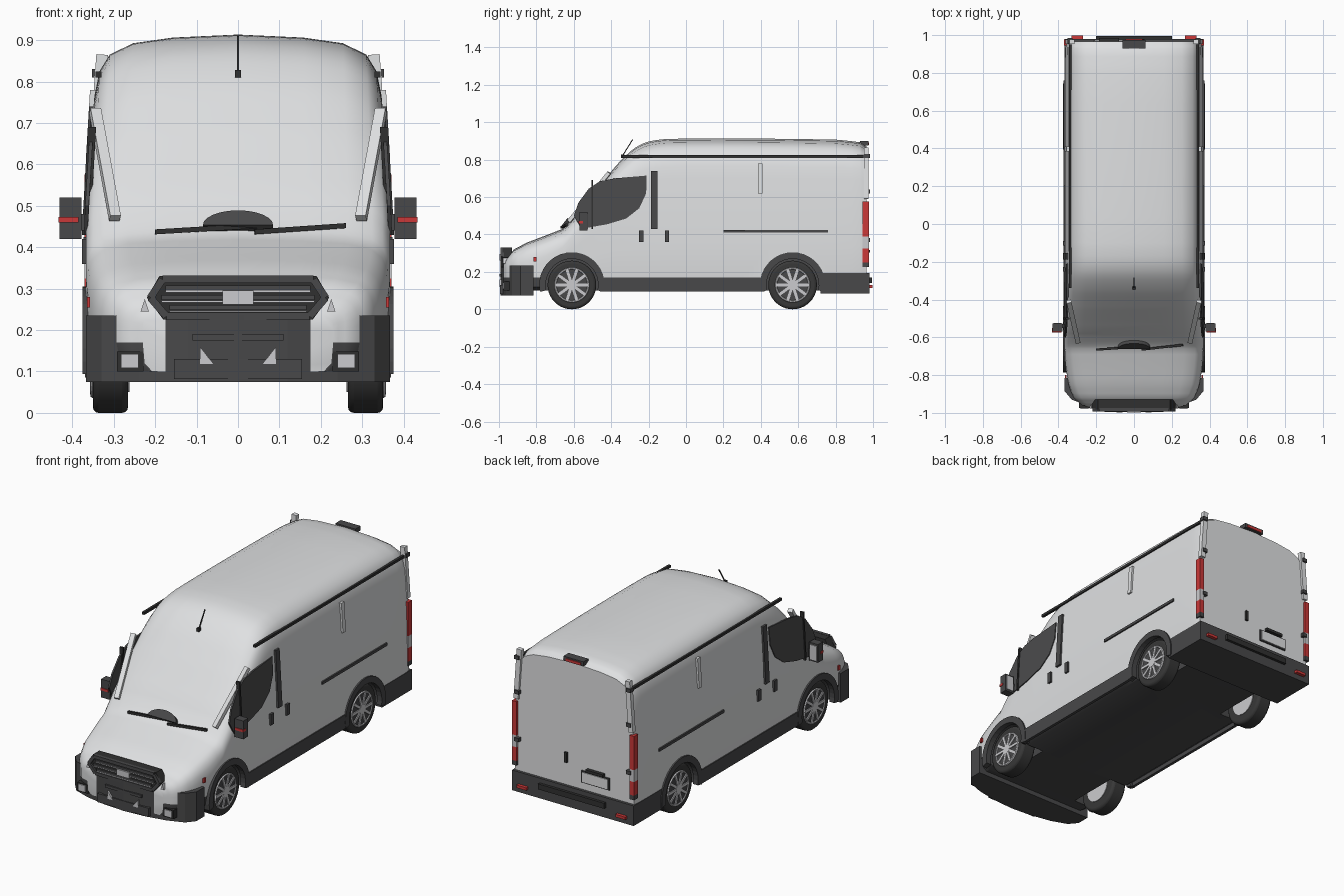
import bpy, bmesh, math
from mathutils import Vector, Matrix

if "Cube" in bpy.data.objects:
    bpy.data.objects.remove(bpy.data.objects["Cube"])


def material(name, r, g, b):
    m = bpy.data.materials.new(name)
    m.use_nodes = True
    m.diffuse_color = (r, g, b, 1)
    m.node_tree.nodes["Principled BSDF"].inputs["Base Color"].default_value = (r, g, b, 1)
    return m


PAINT = material("light grey paint", .74, .75, .76)
TRIM = material("dark trim", .065, .065, .067)
BLACK = material("black trim", .03, .03, .03)
RUBBER = material("tyre rubber", .04, .04, .04)
GLASS = material("dark glass", .07, .07, .072)
SILVER = material("silver", .6, .6, .62)
RED = material("red lamp", .6, .04, .04)


def finish(name, bm, *mats):
    bmesh.ops.recalc_face_normals(bm, faces=bm.faces)
    me = bpy.data.meshes.new(name)
    bm.to_mesh(me)
    bm.free()
    ob = bpy.data.objects.new(name, me)
    bpy.context.collection.objects.link(ob)
    for m in mats:
        me.materials.append(m)
    return ob


def select(ob):
    bpy.ops.object.select_all(action='DESELECT')
    ob.select_set(True)
    bpy.context.view_layer.objects.active = ob


def smooth(ob, angle=35):
    select(ob)
    bpy.ops.object.shade_smooth_by_angle(angle=math.radians(angle))


def block(name, lo, hi, mat):
    """Box between two opposite corners."""
    bm = bmesh.new()
    bmesh.ops.create_cube(bm, size=1)
    lo, hi = Vector(lo), Vector(hi)
    for v in bm.verts:
        v.co = (lo + hi) / 2 + v.co * (hi - lo)
    return finish(name, bm, mat)


def beam(name, p, q, w, d, mat):
    """Box running from p to q."""
    p, q = Vector(p), Vector(q)
    bm = bmesh.new()
    bmesh.ops.create_cube(bm, size=1)
    rot = (q - p).to_track_quat('Z', 'Y').to_matrix().to_4x4()
    m = Matrix.Translation((p + q) / 2) @ rot @ Matrix.Diagonal((w, d, (q - p).length, 1))
    bmesh.ops.transform(bm, matrix=m, verts=bm.verts)
    return finish(name, bm, mat)


def prism(name, pts, place, a, b, mat):
    """Outline in two axes, extruded from a to b along the third."""
    bm = bmesh.new()
    r0, r1 = [[bm.verts.new(place(u, v, w)) for u, v in pts] for w in (a, b)]
    bm.faces.new(r0)
    bm.faces.new(r1)
    for i in range(len(pts)):
        j = (i + 1) % len(pts)
        bm.faces.new((r0[i], r0[j], r1[j], r1[i]))
    return finish(name, bm, mat)


def drum(name, centre, r, depth, mat, seg=32):
    """Cylinder lying along x."""
    bm = bmesh.new()
    m = Matrix.Translation(centre) @ Matrix.Rotation(math.pi / 2, 4, 'Y')
    bmesh.ops.create_cone(bm, cap_ends=True, segments=seg, radius1=r, radius2=r,
                          depth=depth, matrix=m)
    return finish(name, bm, mat)


# Body shell: stations are y, top height, half width, crown height
STATIONS = [(-.975, .245, .23, .03), (-.96, .275, .275, .05), (-.92, .32, .318, .08),
            (-.85, .357, .346, .1), (-.75, .395, .362, .11), (-.66, .43, .367, .1),
            (-.62, .468, .367, .09), (-.56, .543, .367, .1), (-.48, .64, .367, .12),
            (-.41, .725, .367, .15), (-.345, .8, .367, .18), (-.27, .865, .367, .2),
            (-.2, .897, .367, .21), (-.1, .911, .367, .21), (.3, .913, .367, .21),
            (.8, .907, .367, .21), (.93, .893, .366, .2), (.965, .872, .362, .19)]
CROWN = [(1, 1), (.985, .7), (.95, .42), (.88, .23), (.72, .1), (.45, .035), (0, 0)]


def side_x(z, w=.367):
    return w - .06 * max(0, z - .45)


def resample(rows, n):
    out = []
    for i in range(len(rows) - 1):
        a, b, c, d = (rows[min(max(k, 0), len(rows) - 1)] for k in (i - 1, i, i + 1, i + 2))
        for t in (k / n for k in range(n)):
            row = []
            for A, B, C, D in zip(a, b, c, d):
                m0 = (C - A) / 2
                m1 = (D - B) / 2
                row.append(B + m0 * t + (3 * (C - B) - 2 * m0 - m1) * t ** 2
                           + (2 * (B - C) + m0 + m1) * t ** 3)
            row[0] = b[0] + (c[0] - b[0]) * t
            out.append(row)
    return out + [rows[-1]]


def section(zt, w, r):
    base = zt - r
    pts = [(0, .1), (.9 * w, .1), (.98 * w, .12)]
    for f in (0, .33, .67):
        z = .17 + (base - .17) * f
        pts.append((side_x(z, w), z))
    pts += [(side_x(base, w) * fx, zt - r * fz) for fx, fz in CROWN]
    return pts + [(-x, z) for x, z in pts[-2:0:-1]]


bm = bmesh.new()
rings = [[bm.verts.new((x, y, z)) for x, z in section(zt, w, r)]
         for y, zt, w, r in resample(STATIONS, 3)]
for a, b in zip(rings, rings[1:]):
    for i in range(len(a)):
        j = (i + 1) % len(a)
        bm.faces.new((a[i], a[j], b[j], b[i]))
bm.faces.new(rings[0])
bm.faces.new(rings[-1])
for f in bm.faces:
    f.material_index = int(max(v.co.z for v in f.verts) < .175)
body = finish("body_shell", bm, PAINT, TRIM)

# Wheel wells
AXLES = {"front": -.61, "rear": .57}
for end, y in AXLES.items():
    for s in (-1, 1):
        cutter = drum("well_cutter", (s * .33, y, .13), .148, .2, PAINT)
        cutter.data.materials.append(TRIM)
        for f in cutter.data.polygons:
            f.material_index = 1
        cutter.hide_render = True
        select(body)
        mod = body.modifiers.new("well", 'BOOLEAN')
        mod.object = cutter
        mod.solver = 'EXACT'
        bpy.ops.object.modifier_apply(modifier=mod.name)
        bpy.data.objects.remove(cutter)
smooth(body)

# Wheels and arch trims
for s, side in ((1, "left"), (-1, "right")):
    for end, y in AXLES.items():
        tag = f"{end}_{side}"
        tyre = drum("tyre_" + tag, (s * .308, y, .13), .13, .085, RUBBER, 40)
        bev = tyre.modifiers.new("round", 'BEVEL')
        bev.width, bev.segments, bev.limit_method = .014, 3, 'ANGLE'
        smooth(tyre, 40)
        drum("rim_back_" + tag, (s * .349, y, .13), .09, .006, TRIM)
        drum("rim_inside_" + tag, (s * .265, y, .13), .08, .006, SILVER)
        drum("hub_" + tag, (s * .353, y, .13), .026, .01, SILVER, 20)
        bpy.ops.mesh.primitive_torus_add(location=(s * .351, y, .13), rotation=(0, math.pi / 2, 0),
                                         major_radius=.088, minor_radius=.006,
                                         major_segments=32, minor_segments=6)
        ring = bpy.context.object
        ring.name = "rim_ring_" + tag
        ring.data.materials.append(SILVER)
        for k in range(10):
            a = k * math.tau / 10
            u = Vector((0, math.cos(a), math.sin(a)))
            c = Vector((s * .353, y, .13))
            beam(f"spoke_{k}_{tag}", c + u * .02, c + u * .087, .008, .015, SILVER)
        arc = [math.radians(-12 + 204 * k / 20) for k in range(21)]
        pts = [(r * math.cos(a), r * math.sin(a)) for r, ang in ((.175, arc), (.14, arc[::-1])) for a in ang]
        prism("arch_trim_" + tag, pts, lambda u, v, w: (s * w, y + u, .13 + v), .345, .375, TRIM)

    # Side glass, sills and strips
    place = lambda u, v, w: (s * (side_x(v) + w), u, v)
    window = [(-.6, .5), (-.575, .57), (-.52, .645), (-.46, .685), (-.38, .7), (-.21, .715),
              (-.213, .62), (-.25, .54), (-.32, .485), (-.42, .455), (-.56, .43)]
    prism("side_window_" + side, window, place, -.004, .005, GLASS)

    def plate(name, y0, y1, z0, z1, mat, out=.01):
        prism(f"{name}_{side}", [(y0, z0), (y1, z0), (y1, z1), (y0, z1)], place, -.01, out, mat)

    plate("window_divider", -.506, -.496, .43, .69, BLACK)
    plate("door_pillar", -.187, -.153, .43, .74, TRIM)
    plate("front_door_handle", -.252, -.228, .36, .42, TRIM)
    plate("sliding_door_handle", -.113, -.09, .36, .42, TRIM)
    plate("slide_track", .2, .76, .41, .425, TRIM, .006)
    plate("door_strip", .385, .41, .62, .78, PAINT)
    plate("sill", -.46, .42, .095, .17, TRIM, .006)
    plate("side_marker", -.815, -.8, .255, .28, RED, -.002)
    beam("roof_rail_" + side, (s * .337, -.34, .817), (s * .337, .95, .817), .014, .014, BLACK)
    beam("windscreen_pillar_" + side, (s * .297, -.625, .47), (s * .345, -.41, .73), .026, .02, PAINT)

    # Mirrors
    block("mirror_arm_" + side, (s * .355, -.55, .44), (s * .39, -.53, .48), TRIM)
    block("mirror_housing_" + side, (s * .378, -.57, .42), (s * .431, -.527, .52), TRIM)
    block("mirror_lamp_" + side, (s * .385, -.574, .46), (s * .433, -.55, .473), RED)
    block("mirror_face_" + side, (s * .384, -.53, .43), (s * .426, -.523, .51), SILVER)

    # Rear corner posts and lamps
    beam("corner_post_" + side, (s * .348, .965, .59), (s * .328, .965, .865), .024, .028, PAINT)
    for part, z0, z1, mat in (("upper", .39, .575, RED), ("middle", .325, .39, SILVER),
                              ("lower", .25, .325, RED), ("base", .225, .25, TRIM)):
        block(f"tail_lamp_{part}_{side}", (s * .343, .945, z0), (s * .37, .978, z1), mat)
    for z in (.37, .63, .82):
        block("hinge_" + side, (s * .325, .955, z - .01), (s * .352, .985, z + .01), TRIM)
    block("rear_reflector_" + side, (s * .27, .97, .115), (s * .33, .998, .13), RED)

    # Front lamps and bumper details
    block("fog_lamp_frame_" + side, (s * .228, -.975, .1), (s * .292, -.93, .148), BLACK)
    block("fog_lamp_" + side, (s * .24, -.98, .108), (s * .282, -.94, .142), SILVER)
    front = lambda u, v, w: (s * u, w, v)
    prism("bumper_fin_" + side, [(.06, .118), (.092, .118), (.092, .16), (.08, .145)],
          front, -.998, -.96, SILVER)
    prism("head_lamp_" + side, [(.215, .245), (.235, .245), (.225, .275)], front, -.978, -.95, SILVER)

# Bumpers
half = [(.367, -.815), (.367, -.885), (.33, -.93), (.24, -.963), (.12, -.985)]
outline = half + [(0, -.993)] + [(-x, y) for x, y in half[::-1]]
prism("front_bumper", outline, lambda u, v, w: (u, v, w), .075, .235, TRIM)
block("bumper_lower_panel", (-.155, -.995, .082), (.155, -.96, .13), TRIM)
block("bumper_upper_panel", (-.11, -.996, .175), (.11, -.96, .19), TRIM)
block("rear_bumper", (-.369, .72, .085), (.369, .98, .195), TRIM)
block("rear_step", (-.2, .97, .14), (.2, .995, .17), BLACK)

# Grille
front = lambda u, v, w: (u, w, v)
hexagon = [(-.19, .33), (.19, .33), (.22, .278), (.18, .225), (-.18, .225), (-.22, .278)]
prism("grille_back", hexagon, front, -.982, -.93, BLACK)
for (x0, z0), (x1, z1) in zip(hexagon, hexagon[1:] + hexagon[:1]):
    beam("grille_frame", (x0 * .96, -.983, .278 + (z0 - .278) * .85),
         (x1 * .96, -.983, .278 + (z1 - .278) * .85), .018, .018, TRIM)
for z, w in ((.302, .175), (.278, .185), (.254, .165)):
    block("grille_bar", (-w, -.99, z - .006), (w, -.97, z + .006), TRIM)
    block("grille_bright_strip", (-w, -.988, z - .011), (w, -.975, z - .007), SILVER)
block("grille_badge_blank", (-.037, -.997, .262), (.037, -.97, .295), SILVER)

# Wipers, cowl sensor and aerial
beam("wiper_right", (-.2, -.665, .437), (.05, -.648, .452), .012, .012, BLACK)
beam("wiper_left", (.04, -.665, .437), (.26, -.64, .452), .012, .012, BLACK)
dome = [(.085 * math.cos(a), .036 * math.sin(a)) for a in (math.pi * k / 12 for k in range(13))]
prism("cowl_cover", dome, lambda u, v, w: (u, -.655 + v * .8 - w, .447 + v + w), -.01, .006, TRIM)
beam("aerial", (0, -.34, .82), (0, -.285, .908), .005, .005, BLACK)
block("aerial_base", (-.007, -.348, .81), (.007, -.33, .828), BLACK)

# Rear door fittings
block("brake_lamp_housing", (-.06, .93, .875), (.06, .975, .9), TRIM)
block("brake_lamp", (-.045, .96, .879), (.045, .979, .892), RED)
block("rear_handle", (.04, .955, .32), (.056, .977, .375), BLACK)
block("number_plate_frame", (-.215, .955, .235), (-.045, .972, .3), TRIM)
block("number_plate", (-.208, .96, .241), (-.052, .976, .294), PAINT)
block("plate_lamp", (-.185, .955, .303), (-.08, .985, .318), BLACK)
